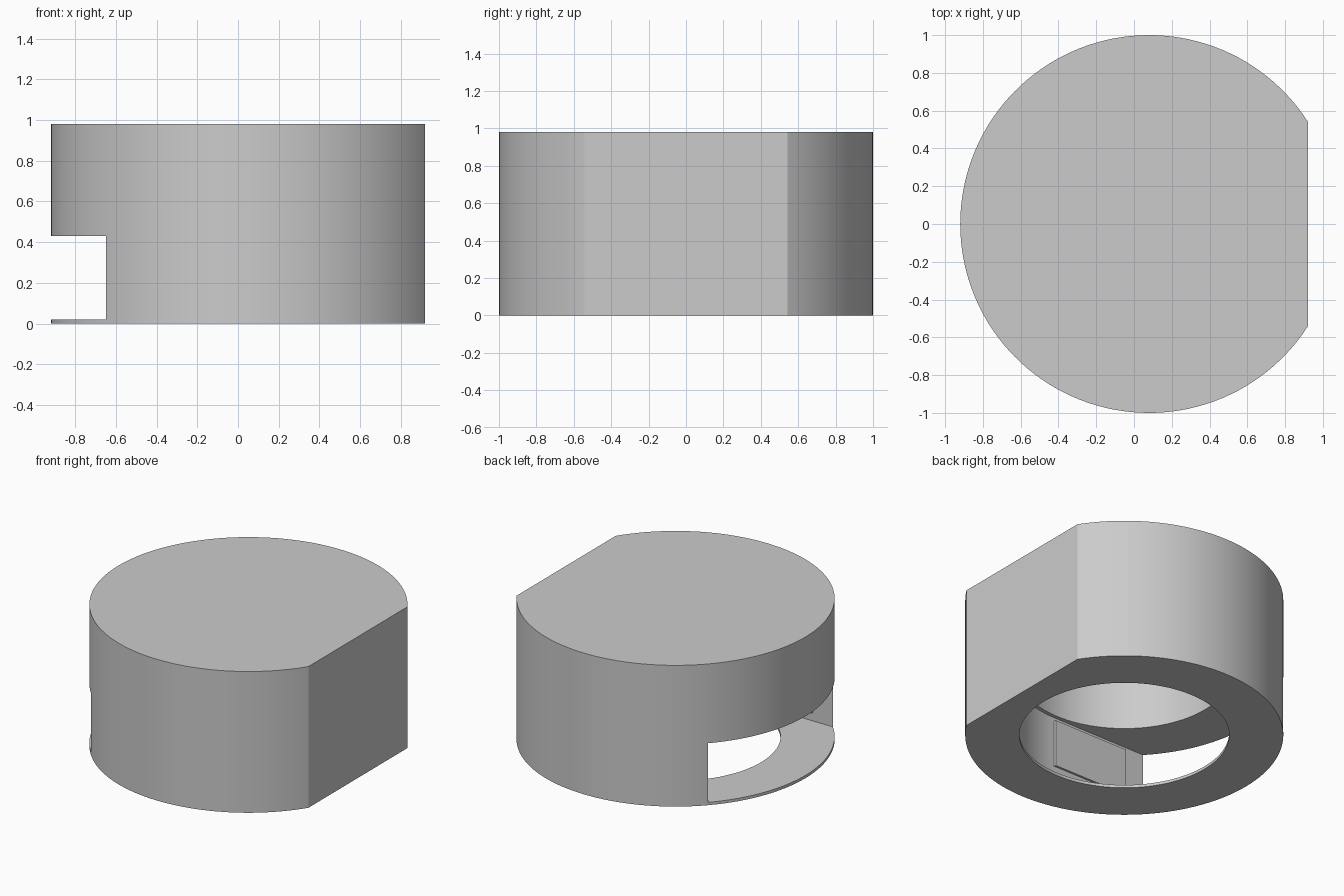
import bpy, bmesh, math

cube = bpy.data.objects.get("Cube")
if cube:
    bpy.data.objects.remove(cube, do_unlink=True)

CX = 0.08          # axis of the round body
HEIGHT = 0.98
FLAT = 0.84        # distance from the axis to the flat side
BORE_R = 0.66
SLOT_R = 0.685
SLOT_Z = (0.02, 0.43)

grey = bpy.data.materials.new("light_grey")
grey.use_nodes = True
colour = (0.6, 0.6, 0.6, 1.0)
grey.diffuse_color = colour
grey.node_tree.nodes["Principled BSDF"].inputs["Base Color"].default_value = colour


def arc(radius, start, end, steps):
    """Points on an arc about the body axis."""
    return [(CX + radius * math.cos(start + (end - start) * i / steps),
             radius * math.sin(start + (end - start) * i / steps))
            for i in range(steps + 1)]


def prism(name, outline, z0, z1):
    """Extrude a closed outline from z0 to z1."""
    bm = bmesh.new()
    face = bm.faces.new([bm.verts.new((x, y, z0)) for x, y in outline])
    top = bmesh.ops.extrude_face_region(bm, geom=[face])
    verts = [v for v in top["geom"] if isinstance(v, bmesh.types.BMVert)]
    bmesh.ops.translate(bm, verts=verts, vec=(0, 0, z1 - z0))
    bmesh.ops.recalc_face_normals(bm, faces=bm.faces)
    mesh = bpy.data.meshes.new(name)
    bm.to_mesh(mesh)
    bm.free()
    obj = bpy.data.objects.new(name, mesh)
    bpy.context.collection.objects.link(obj)
    mesh.materials.append(grey)
    return obj


def select_only(obj):
    bpy.ops.object.select_all(action='DESELECT')
    obj.select_set(True)
    bpy.context.view_layer.objects.active = obj


def carve(target, cutter):
    """Subtract the cutter and remove it."""
    cutter.hide_render = True
    mod = target.modifiers.new("carve", 'BOOLEAN')
    mod.operation = 'DIFFERENCE'
    mod.solver = 'EXACT'
    mod.object = cutter
    select_only(target)
    bpy.ops.object.modifier_apply(modifier=mod.name)
    bpy.data.objects.remove(cutter, do_unlink=True)


# Round body with one flat side
corner = math.acos(FLAT)
body = prism("body", arc(1.0, corner, 2 * math.pi - corner, 112), 0, HEIGHT)

# Blind round bore from below
carve(body, prism("bore_cutter", arc(BORE_R, 0, 2 * math.pi, 96)[:-1], -0.1, 0.92))

# U-shaped side slot, rounded inside and open at the right
slot = arc(SLOT_R, -math.pi / 2, math.pi / 2, 48)
slot += [(-1.2, SLOT_R), (-1.2, -SLOT_R)]
carve(body, prism("slot_cutter", slot, *SLOT_Z))

select_only(body)
bpy.ops.object.shade_smooth_by_angle(angle=math.radians(30))

# Thin grip plates on the two straight slot walls
for name, s in (("grip_plate_front", -1), ("grip_plate_back", 1)):
    x0, x1 = CX - 0.575, CX
    y0, y1 = s * (SLOT_R - 0.015), s * (SLOT_R + 0.005)
    prism(name, [(x0, y0), (x1, y0), (x1, y1), (x0, y1)], 0.078, 0.405)
